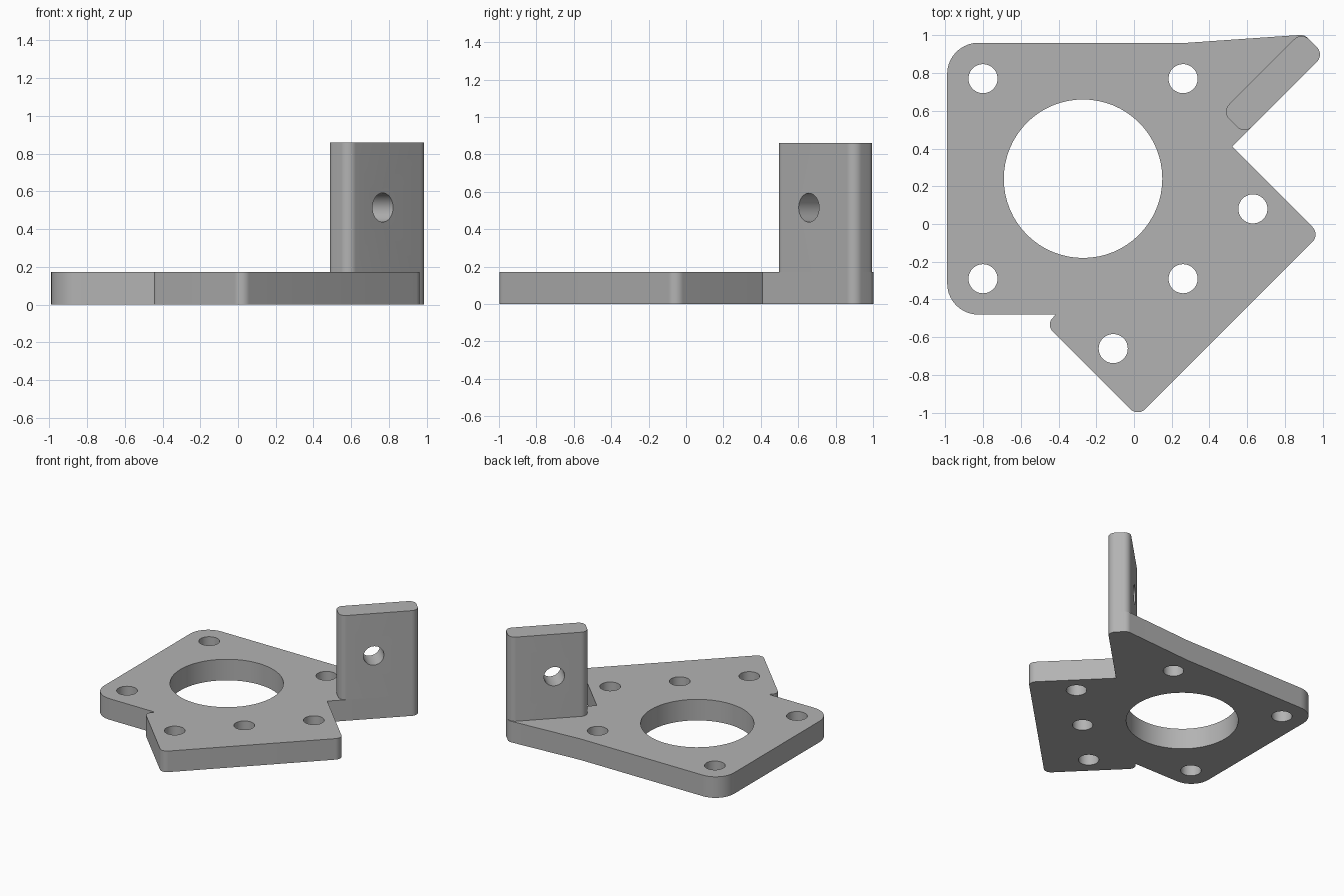
import bpy, bmesh, math
from mathutils import Vector

cube = bpy.data.objects.get("Cube")
if cube:
    bpy.data.objects.remove(cube, do_unlink=True)

PLATE_TOP = 0.172
TAB_TOP = 0.86
HOLE = 0.077

grey = bpy.data.materials.new("plain grey")
grey.use_nodes = True
colour = (0.45, 0.45, 0.45, 1)
grey.diffuse_color = colour
grey.node_tree.nodes["Principled BSDF"].inputs["Base Color"].default_value = colour


def rounded(corners, steps=10):
    """Turn (x, y, radius) corners into an outline with filleted corners."""
    points = []
    for i, (x, y, r) in enumerate(corners):
        p = Vector((x, y))
        if r == 0:
            points.append(p)
            continue
        a = (Vector(corners[i - 1][:2]) - p).normalized()
        b = (Vector(corners[(i + 1) % len(corners)][:2]) - p).normalized()
        half = a.angle(b) / 2
        centre = p + (a + b).normalized() * (r / math.sin(half))
        start = p + a * (r / math.tan(half)) - centre
        end = p + b * (r / math.tan(half)) - centre
        sweep = math.atan2(start.x * end.y - start.y * end.x, start.dot(end))
        base = math.atan2(start.y, start.x)
        for k in range(steps + 1):
            t = base + sweep * k / steps
            points.append(centre + Vector((math.cos(t), math.sin(t))) * r)
    return points


def extrude(name, outline, bottom, top):
    bm = bmesh.new()
    face = bm.faces.new([bm.verts.new((p.x, p.y, bottom)) for p in outline])
    up = bmesh.ops.extrude_face_region(bm, geom=[face])["geom"]
    verts = [v for v in up if isinstance(v, bmesh.types.BMVert)]
    bmesh.ops.translate(bm, verts=verts, vec=(0, 0, top - bottom))
    bmesh.ops.recalc_face_normals(bm, faces=bm.faces)
    mesh = bpy.data.meshes.new(name)
    bm.to_mesh(mesh)
    bm.free()
    mesh.materials.append(grey)
    obj = bpy.data.objects.new(name, mesh)
    bpy.context.collection.objects.link(obj)
    return obj


def drill(obj, location, radius, rotation=(0, 0, 0)):
    bpy.ops.mesh.primitive_cylinder_add(vertices=64, radius=radius, depth=0.6,
                                        location=location, rotation=rotation)
    cutter = bpy.context.object
    cutter.hide_render = True
    cutter.data.materials.append(grey)
    mod = obj.modifiers.new("hole", 'BOOLEAN')
    mod.operation = 'DIFFERENCE'
    mod.solver = 'EXACT'
    mod.object = cutter
    bpy.context.view_layer.objects.active = obj
    bpy.ops.object.modifier_apply(modifier=mod.name)
    bpy.data.objects.remove(cutter, do_unlink=True)


def smooth(obj):
    bpy.ops.object.select_all(action='DESELECT')
    obj.select_set(True)
    bpy.context.view_layer.objects.active = obj
    bpy.ops.object.shade_smooth_by_angle(angle=math.radians(30))


# Base plate: square motor flange joined to a diagonal flange and tab foot
plate = extrude("base_plate", rounded([
    (-0.99, 0.96, 0.165), (-0.99, -0.48, 0.165), (-0.415, -0.48, 0),
    (-0.465, -0.535, 0.05), (0.02, -1.02, 0.055), (0.985, -0.055, 0.055),
    (0.52, 0.41, 0), (1.008, 0.898, 0.055), (0.903, 1.003, 0.055),
    (0.28, 0.96, 0)]), 0, PLATE_TOP)

# Large bore, four square-pattern holes and two diagonal-flange holes
bore = Vector((-0.27, 0.24, PLATE_TOP / 2))
drill(plate, bore, 0.42)
for sx in (-1, 1):
    for sy in (-1, 1):
        drill(plate, bore + Vector((sx, sy, 0)) * 0.53, HOLE)
for x, y in ((0.63, 0.08), (-0.11, -0.66)):
    drill(plate, (x, y, PLATE_TOP / 2), HOLE)
smooth(plate)

# Upright tab on the diagonal, with one cross hole
tab = extrude("upright_tab", rounded([
    (0.465, 0.595, 0.055), (0.585, 0.475, 0.055),
    (1.008, 0.898, 0.055), (0.888, 1.018, 0.055)]), PLATE_TOP, TAB_TOP)
drill(tab, (0.712, 0.712, 0.515), HOLE, (math.pi / 2, 0, math.pi / 4))
smooth(tab)
